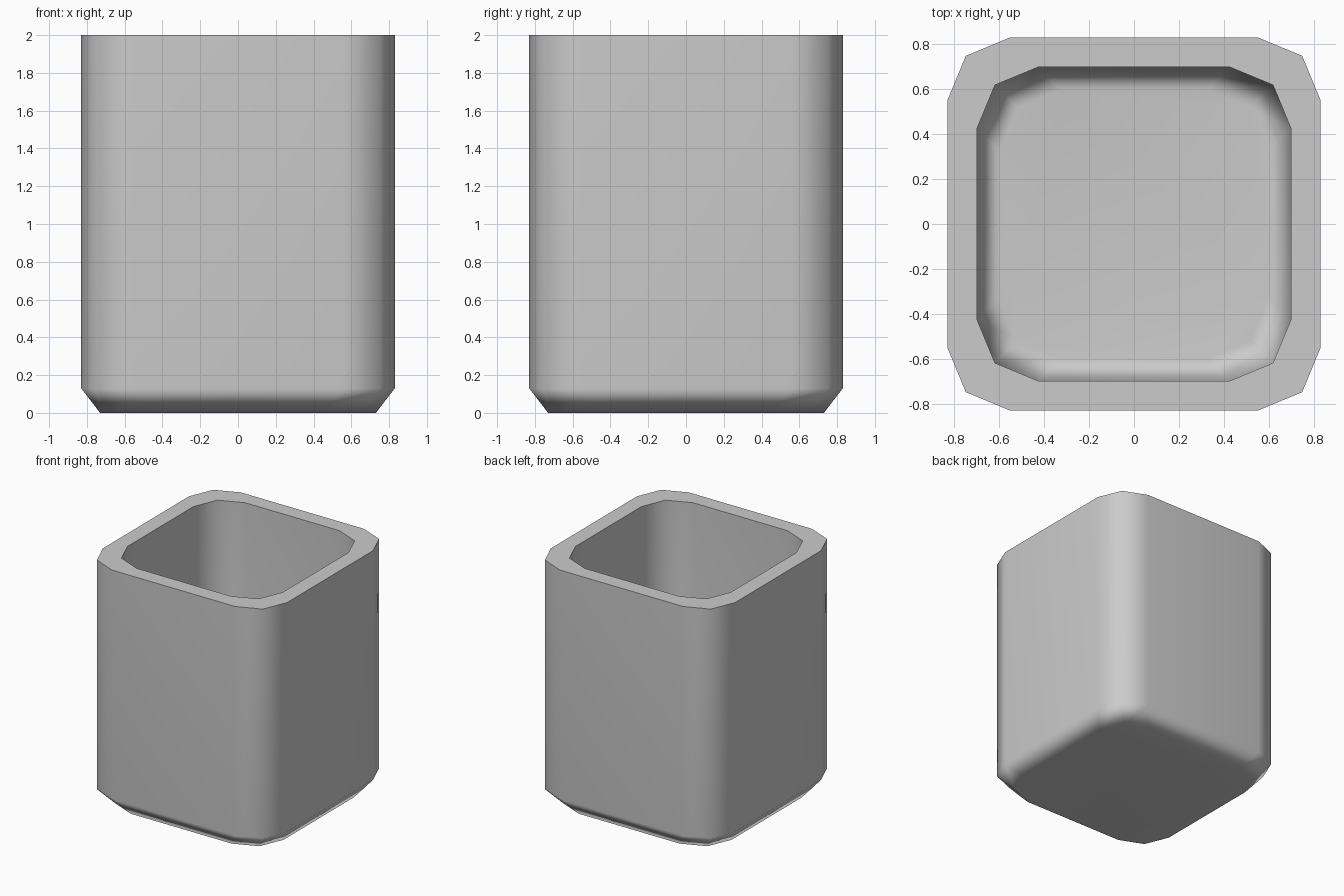
import bpy, bmesh, math

if "Cube" in bpy.data.objects:
    bpy.data.objects.remove(bpy.data.objects["Cube"])

R = 0.275   # corner radius of the rounded square
SEG = 2     # segments per corner


def ring(bm, half, z):
    """Rounded-square loop of vertices at height z."""
    verts = []
    for q in range(4):
        a0 = q * math.pi / 2
        cx = (half - R) * (1 if q in (0, 3) else -1)
        cy = (half - R) * (1 if q in (0, 1) else -1)
        for i in range(SEG + 1):
            a = a0 + i / SEG * math.pi / 2
            verts.append(bm.verts.new((cx + R * math.cos(a), cy + R * math.sin(a), z)))
    return verts


# Profile from underside, up the outside, over the rim, down to the inner floor
profile = [(0.73, 0.0), (0.83, 0.13), (0.83, 2.0),
           (0.70, 2.0), (0.70, 0.26), (0.60, 0.13)]

bm = bmesh.new()
rings = [ring(bm, h, z) for h, z in profile]
for low, high in zip(rings, rings[1:]):
    n = len(low)
    for i in range(n):
        j = (i + 1) % n
        bm.faces.new((low[i], low[j], high[j], high[i]))
bm.faces.new(rings[0][::-1])   # underside
bm.faces.new(rings[-1])        # inner floor
bmesh.ops.recalc_face_normals(bm, faces=bm.faces)

mesh = bpy.data.meshes.new("square_cup")
bm.to_mesh(mesh)
bm.free()
cup = bpy.data.objects.new("square_cup", mesh)
bpy.context.collection.objects.link(cup)

# Smooth walls with a crisp rim
bpy.context.view_layer.objects.active = cup
cup.select_set(True)
bpy.ops.object.shade_smooth_by_angle(angle=math.radians(60))
weighted = cup.modifiers.new("weighted_normals", 'WEIGHTED_NORMAL')
weighted.keep_sharp = True
